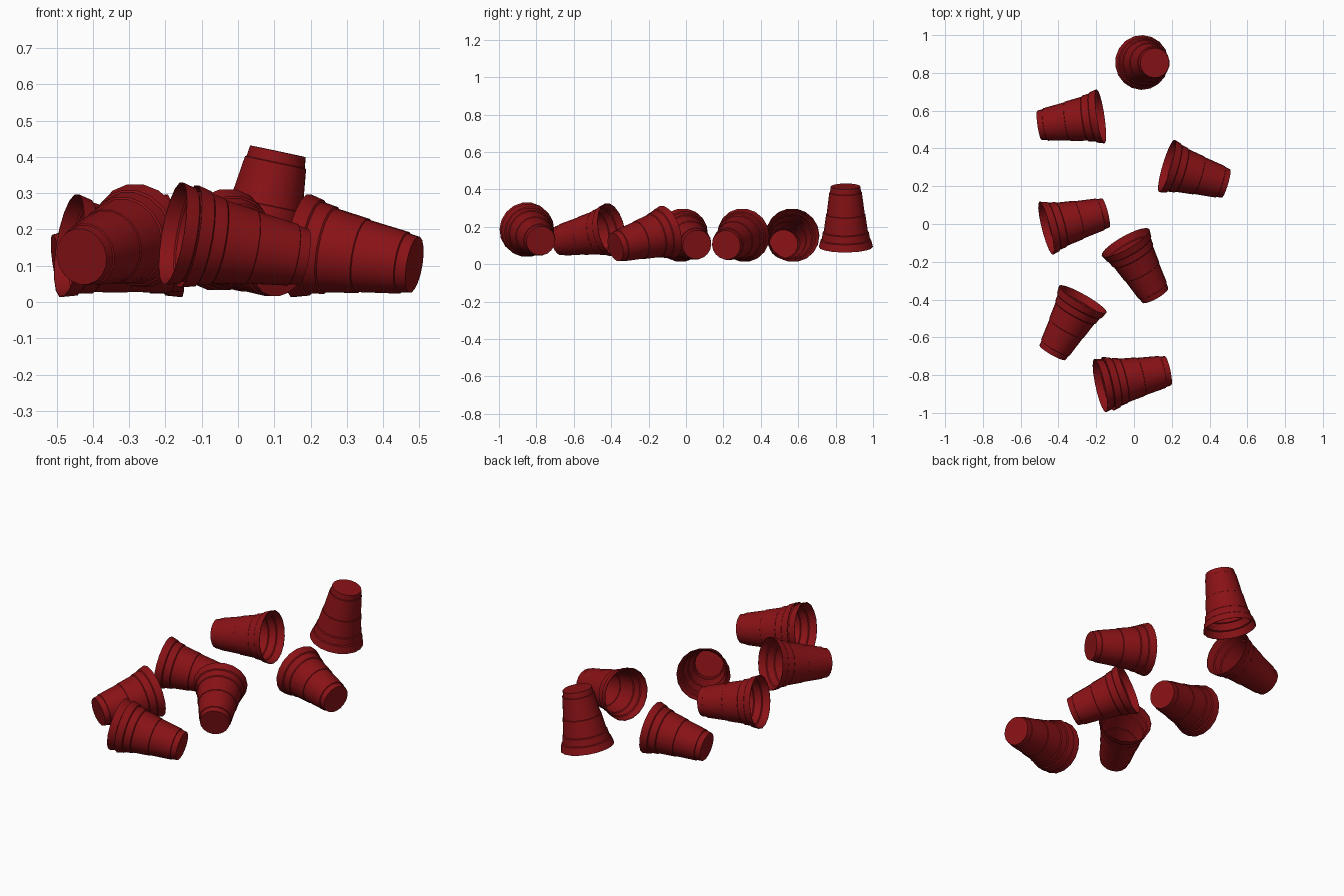
import bpy, bmesh, math
from mathutils import Vector

cube = bpy.data.objects.get("Cube")
if cube:
    bpy.data.objects.remove(cube)

red = bpy.data.materials.new("dark_red_plastic")
red.use_nodes = True
color = (0.25, 0.006, 0.008, 1)
red.diffuse_color = color
red.node_tree.nodes["Principled BSDF"].inputs["Base Color"].default_value = color

SIDES = 18
LENGTH = 0.33
WALL = 0.003

# Outer wall as (radius, height above the closed base), with small stepped ledges
OUTER = [(0.079, 0), (0.083, 0.03), (0.087, 0.032), (0.102, 0.15),
         (0.105, 0.152), (0.118, 0.245), (0.123, 0.249), (0.129, 0.287),
         (0.135, 0.291), (0.145, LENGTH)]
# Inner wall runs back down to the cup floor
INNER = [(r - WALL, max(h, WALL)) for r, h in reversed(OUTER)]


def cup_mesh():
    bm = bmesh.new()
    rings = []
    for r, h in OUTER + INNER:
        angles = [2 * math.pi * i / SIDES for i in range(SIDES)]
        rings.append([bm.verts.new((r * math.cos(a), r * math.sin(a), h)) for a in angles])
    for low, high in zip(rings, rings[1:]):
        for i in range(SIDES):
            j = (i + 1) % SIDES
            bm.faces.new((low[i], low[j], high[j], high[i]))
    bm.faces.new(rings[0])
    bm.faces.new(rings[-1])
    bmesh.ops.recalc_face_normals(bm, faces=bm.faces)
    mesh = bpy.data.meshes.new("cup")
    bm.to_mesh(mesh)
    bm.free()
    mesh.materials.append(red)
    return mesh


def place_cup(name, base, mouth, slide=0.0):
    """Stand a cup on its base point, opening toward the mouth point."""
    base, mouth = Vector(base), Vector(mouth)
    axis = (mouth - base).normalized()
    cup = bpy.data.objects.new(name, cup_mesh())
    bpy.context.collection.objects.link(cup)
    cup.rotation_euler = axis.to_track_quat("Z", "Y").to_euler()
    cup.location = (base + mouth) / 2 + axis * (slide - LENGTH / 2)
    bpy.ops.object.select_all(action="DESELECT")
    cup.select_set(True)
    bpy.context.view_layer.objects.active = cup
    bpy.ops.object.shade_smooth_by_angle(angle=math.radians(25))


# Upturned cup leaning at the back
place_cup("upturned_cup", (0.11, 0.853, 0.415), (0.042, 0.855, 0.093))

# Cups lying on their sides
place_cup("back_right_cup", (-0.50, 0.522, 0.108), (-0.177, 0.57, 0.155))
place_cup("back_left_cup", (0.485, 0.215, 0.103), (0.175, 0.307, 0.155))
place_cup("middle_right_cup", (-0.152, 0.058, 0.105), (-0.463, -0.022, 0.155))
place_cup("middle_cup", (0.113, -0.378, 0.092), (-0.045, -0.098, 0.172))
place_cup("front_right_cup", (-0.432, -0.682, 0.125), (-0.27, -0.397, 0.184))

# Nested pair at the front, one pushed into the other
pair = ((0.178, -0.777, 0.125), (-0.178, -0.855, 0.188))
place_cup("front_outer_cup", *pair, slide=-0.0215)
place_cup("front_inner_cup", *pair, slide=0.0215)
